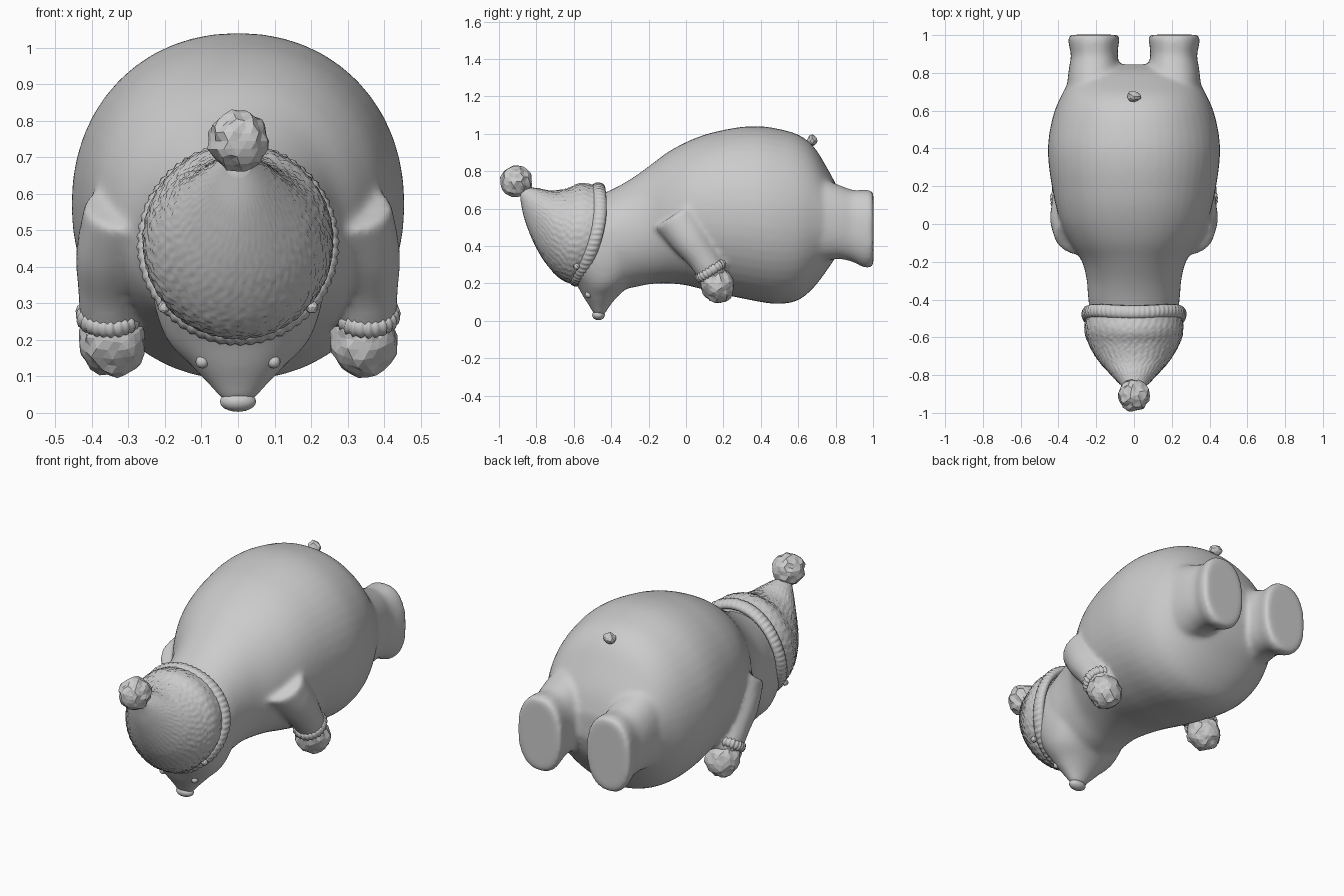
import bpy, bmesh, math, random
from mathutils import Vector, Matrix

if "Cube" in bpy.data.objects:
    bpy.data.objects.remove(bpy.data.objects["Cube"])

random.seed(4)
TAU = 2 * math.pi


def make(name, bm, smooth=True):
    bmesh.ops.recalc_face_normals(bm, faces=bm.faces[:])
    for f in bm.faces:
        f.smooth = smooth
    me = bpy.data.meshes.new(name)
    bm.to_mesh(me)
    bm.free()
    ob = bpy.data.objects.new(name, me)
    bpy.context.collection.objects.link(ob)
    return ob


def spline(keys, t):
    """Catmull-Rom through tuples, t in 0..1"""
    n = len(keys) - 1
    i = min(int(t * n), n - 1)
    u = t * n - i
    p0, p1, p2, p3 = (keys[min(max(i + k, 0), n)] for k in (-1, 0, 1, 2))
    return [0.5 * (2 * b + (c - a) * u + (2 * a - 5 * b + 4 * c - d) * u * u
            + (3 * b - a - 3 * c + d) * u ** 3) for a, b, c, d in zip(p0, p1, p2, p3)]


def skin(bm, rings, caps=True, closed=False):
    rows = [[bm.verts.new(p) for p in r] for r in rings]
    n = len(rows[0])
    pairs = list(zip(rows, rows[1:])) + ([(rows[-1], rows[0])] if closed else [])
    for a, b in pairs:
        for j in range(n):
            k = (j + 1) % n
            bm.faces.new((a[j], a[k], b[k], b[j]))
    if caps and not closed:
        bm.faces.new(rows[0])
        bm.faces.new(rows[-1])


def loft(bm, keys, x0=0, steps=40, seg=48, power=2.0, bow=0, bump=None):
    """keys: (top y, top z, bottom y, bottom z, half width, x offset)"""
    rings = []
    for s in range(steps + 1):
        t = s / steps
        yt, zt, yb, zb, hw, dx = spline(keys, t)
        ring = []
        for j in range(seg):
            a = TAU * j / seg
            c, d = math.cos(a), math.sin(a)
            g = 1 + (bump(t, a) if bump else 0)
            cx = math.copysign(abs(c) ** (2 / power), c) * g
            cz = math.copysign(abs(d) ** (2 / power), d) * g
            ring.append((x0 + dx + hw * cx,
                         (yt + yb) / 2 + (yt - yb) / 2 * cz + bow * (1 - t) * c * c,
                         (zt + zb) / 2 + (zt - zb) / 2 * cz))
        rings.append(ring)
    skin(bm, rings)


def ball(name, loc, size, sub=3, jitter=0, tilt=0):
    bm = bmesh.new()
    bmesh.ops.create_icosphere(bm, subdivisions=sub, radius=1)
    for v in bm.verts:
        v.co *= 1 + random.uniform(-jitter, jitter)
    m = Matrix.Translation(loc) @ Matrix.Rotation(tilt, 4, 'X') @ Matrix.Diagonal((*size, 1))
    bmesh.ops.transform(bm, matrix=m, verts=bm.verts)
    return make(name, bm, jitter == 0)


# body, head, legs and arms are fused into one soft skin
bm = bmesh.new()
sections = [(-.50, .66, .20, .22), (-.40, .70, .17, .242), (-.30, .755, .175, .25), (-.20, .825, .195, .275),
            (-.10, .90, .20, .335), (0, .955, .19, .385), (.10, .995, .165, .415), (.20, 1.02, .14, .435),
            (.30, 1.037, .12, .45), (.40, 1.04, .10, .456), (.50, 1.025, .09, .445), (.60, .995, .11, .42),
            (.68, .935, .175, .385), (.75, .825, .265, .345), (.81, .71, .36, .28), (.845, .60, .46, .14)]
loft(bm, [(y, t, y, b, w, 0) for y, t, b, w in sections], steps=60, power=2.1)

muzzle = [(.50, -.66, -.20, .235), (.40, -.69, -.18, .24), (.30, -.665, -.20, .23), (.20, -.59, -.29, .195),
          (.13, -.55, -.365, .13), (.075, -.515, -.41, .078), (.03, -.49, -.435, .042)]
loft(bm, [(b, z, f, z, w, 0) for z, f, b, w in muzzle])

leg = [(.58, .76, .32, .15, .0), (.72, .76, .32, .145, .0), (.82, .725, .33, .135, .0), (.89, .70, .315, .124, .0),
       (.94, .70, .29, .13, .003), (.975, .70, .282, .136, .003), (1.002, .69, .295, .132, .003)]
arm = [(.29, -.06, .57, .13), (.34, .02, .44, .104), (.354, .085, .345, .085), (.353, .14, .26, .078),
       (.35, .165, .22, .06)]
for s in (-1, 1):
    loft(bm, [(y, t, y, b, w, s * dx) for y, t, b, w, dx in leg], x0=s * .21, power=2.3)
    loft(bm, [(y + .83 * r, z + .55 * r, y - .83 * r, z - .55 * r, r, s * x) for x, y, z, r in arm])
body = make("body", bm)
fuse = body.modifiers.new("fuse", 'REMESH')
fuse.mode = 'VOXEL'
fuse.voxel_size = .014
fuse.use_smooth_shade = True
soft = body.modifiers.new("soften", 'SMOOTH')
soft.factor = .5
soft.iterations = 8

# knitted hat
hat = [(-.45, .715, -.59, .205, .25, 0), (-.56, .735, -.64, .207, .26, 0), (-.64, .705, -.70, .25, .237, 0),
       (-.72, .695, -.765, .33, .19, 0), (-.79, .708, -.82, .43, .13, 0), (-.845, .715, -.865, .55, .075, 0),
       (-.885, .715, -.885, .645, .035, 0)]


def knit(t, a):
    return .012 * math.sin(40 * a + 1.5 * math.sin(t * 60)) * math.sin(t * 75) + random.uniform(-.008, .008)


bm = bmesh.new()
loft(bm, hat, steps=64, seg=160, bow=.045, bump=knit)
make("hat", bm)

# ribbed brim
rings = []
for i in range(240):
    a = TAU * i / 240
    c, d = math.cos(a), math.sin(a)
    p = Vector((.252 * c, -.528 + .062 * d + .05 * c * c, .462 + .252 * d))
    out = Vector((c, .2 * d, d)).normalized()
    along = Vector((0, 1, -.22 * abs(d)))
    rib = 1 + .12 * math.sin(60 * a) + random.uniform(-.03, .03)
    rings.append([p + out * (.024 * rib * math.cos(TAU * k / 12)) + along * (.035 * math.sin(TAU * k / 12))
                  for k in range(12)])
bm = bmesh.new()
skin(bm, rings, closed=True)
make("hat_brim", bm)

# pompom, nose, tail
ball("pompom", (0, -.908, .745), (.082, .085, .083), 3, .09)
ball("nose", (0, -.468, .031), (.05, .034, .028))
ball("tail", (0, .675, .962), (.038, .03, .03), 2, .15)

for s, side in ((-1, "left"), (1, "right")):
    ball("eye_" + side, (s * .098, -.522, .14), (.018, .018, .018))
    ball("hat_knot_" + side, (s * .203, -.585, .29), (.017, .017, .017), 2, .1)
    # woolly mitten with a ribbed cuff
    ball("mitten_" + side, (s * .344, .165, .195), (.092, .088, .10), 3, .07, .58)
    rings = []
    for i in range(96):
        a = TAU * i / 96
        out = Vector((math.cos(a), .83 * math.sin(a), .55 * math.sin(a)))
        down = Vector((0, .55, -.83))
        c = Vector((s * .353, .132, .268)) + out * .07
        w = 1 + .15 * math.sin(24 * a) + random.uniform(-.08, .08)
        rings.append([c + (out * .02 * math.cos(TAU * k / 10) + down * .026 * math.sin(TAU * k / 10)) * w
                      for k in range(10)])
    bm = bmesh.new()
    skin(bm, rings, closed=True)
    make("mitten_cuff_" + side, bm)
